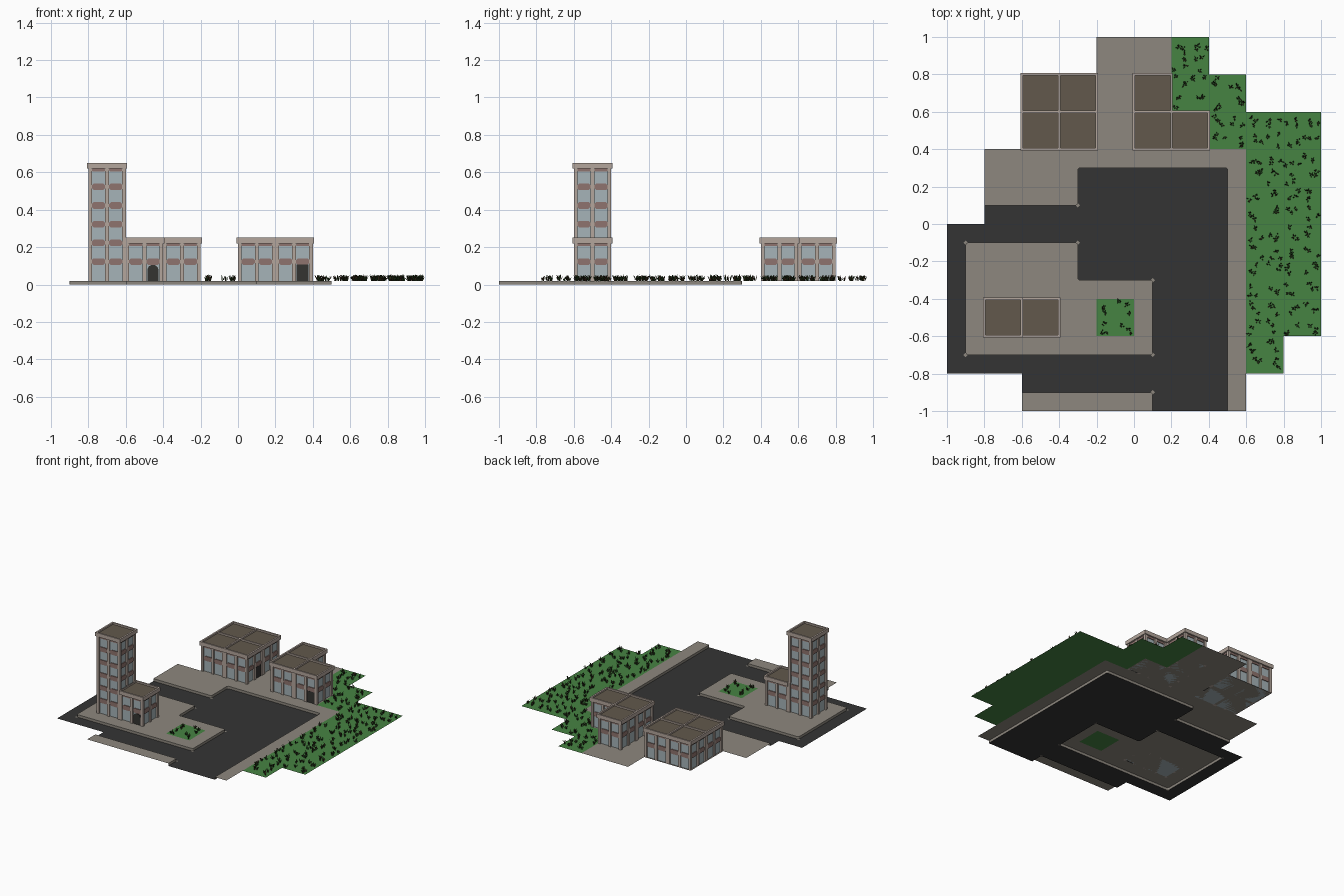
import bpy, bmesh, math, random
from mathutils import Vector

if "Cube" in bpy.data.objects:
    bpy.data.objects.remove(bpy.data.objects["Cube"])

random.seed(4)


def material(name, r, g, b):
    m = bpy.data.materials.new(name)
    lin = [((c / 255 + 0.055) / 1.055) ** 2.4 for c in (r, g, b)]
    m.diffuse_color = (*lin, 1)
    m.use_nodes = True
    m.node_tree.nodes["Principled BSDF"].inputs["Base Color"].default_value = m.diffuse_color
    return m


ASPHALT = material("asphalt", 52, 52, 52)
PAVING = material("paving", 141, 135, 126)
GRASS = material("grass", 70, 131, 66)
LEAF = material("dark leaf", 38, 68, 30)
TWIG = material("twig brown", 72, 46, 32)
STONE = material("pale stone", 180, 166, 156)
GLASS = material("window glass", 166, 180, 184)
BRICK = material("spandrel red", 143, 116, 110)
DOOR = material("door dark", 52, 51, 49)
ROOF = material("roof brown", 98, 89, 76)

KERB = 0.02


def finish(bm, name, *mats):
    me = bpy.data.meshes.new(name)
    bm.to_mesh(me)
    bm.free()
    for m in mats:
        me.materials.append(m)
    ob = bpy.data.objects.new(name, me)
    bpy.context.collection.objects.link(ob)
    return ob


def box(bm, x0, x1, y0, y1, z0, z1):
    v = [bm.verts.new((x, y, z)) for z in (z0, z1)
         for x, y in ((x0, y0), (x1, y0), (x1, y1), (x0, y1))]
    bm.faces.new(v[3::-1])
    bm.faces.new(v[4:])
    for i in range(4):
        j = (i + 1) % 4
        bm.faces.new((v[i], v[j], v[j + 4], v[i + 4]))


def plate(bm, c, n, outline, d0, d1):
    """Extrude a (u, z) outline from depth d0 to d1 on the cell side facing n."""
    t = (-n[1], n[0])

    def ring(d):
        return [bm.verts.new((c[0] + n[0] * d + t[0] * u, c[1] + n[1] * d + t[1] * u, z))
                for u, z in outline]
    a, b = ring(d0), ring(d1)
    bm.faces.new(b)
    bm.faces.new(a[::-1])
    for i in range(len(a)):
        j = (i + 1) % len(a)
        bm.faces.new((a[i], a[j], b[j], b[i]))


def rect(u0, u1, z0, z1):
    return [(u0, z0), (u1, z0), (u1, z1), (u0, z1)]


# Ground plan: later rectangles paint over earlier ones (0.1 units)
R, P, G = 0, 1, 2
PLAN = [(P, -8, 6, 0, 4), (P, -10, 6, -8, 0), (P, -6, 6, -10, -8), (P, -6, 4, 4, 8),
        (P, -2, 2, 8, 10), (G, 6, 10, -6, 6), (G, 6, 8, -8, -6), (G, 2, 4, 8, 10),
        (G, 2, 6, 6, 8), (G, 4, 6, 4, 6), (P, 2, 4, 4, 6),
        (R, -3, 5, -9, 3), (R, -8, -3, 0, 1), (R, -10, 5, -8, 0), (R, -6, 5, -9, -8),
        (R, 1, 5, -10, -9), (P, -9, -3, -7, -1), (P, -3, 1, -7, -3), (G, -2, 0, -6, -4)]
kind = {}
for k, x0, x1, y0, y1 in PLAN:
    for x in range(x0, x1):
        for y in range(y0, y1):
            kind[x, y] = k

# Road sheet, raised paving and grass, with kerb walls along the road
bm = bmesh.new()
verts = {}


def vert(x, y, up):
    if (x, y, up) not in verts:
        verts[x, y, up] = bm.verts.new((x / 10, y / 10, KERB if up else 0))
    return verts[x, y, up]


for (x, y), k in kind.items():
    up = k != R
    f = bm.faces.new([vert(x + i, y + j, up) for i, j in ((0, 0), (1, 0), (1, 1), (0, 1))])
    f.material_index = k
    if not up:
        continue
    for (dx, dy), a, b in (((0, -1), (0, 0), (1, 0)), ((1, 0), (1, 0), (1, 1)),
                           ((0, 1), (1, 1), (0, 1)), ((-1, 0), (0, 1), (0, 0))):
        if kind.get((x + dx, y + dy)) == R:
            w = bm.faces.new([vert(x + a[0], y + a[1], False), vert(x + b[0], y + b[1], False),
                              vert(x + b[0], y + b[1], True), vert(x + a[0], y + a[1], True)])
            w.material_index = P
# round the kerb corners
corners = [e for e in bm.edges if abs(e.verts[0].co.z - e.verts[1].co.z) > 0.01
           and len(e.link_faces) == 2
           and abs(e.link_faces[0].normal.dot(e.link_faces[1].normal)) < 0.5]
bm.normal_update()
corners = [e for e in corners if e.calc_face_angle(0) > 1]
bmesh.ops.bevel(bm, geom=corners, offset=0.012, segments=3, profile=0.5, affect='EDGES',
                material=-1)
finish(bm, "ground", ASPHALT, PAVING, GRASS)

# Grass tufts: clusters of thin leaning blades
bm = bmesh.new()
for (x, y), k in kind.items():
    if k != G:
        continue
    for _ in range(3):
        px, py = (x + random.uniform(0.12, 0.88)) / 10, (y + random.uniform(0.12, 0.88)) / 10
        for i in range(7):
            a = random.uniform(0, math.tau)
            out = Vector((math.cos(a), math.sin(a), 0))
            side = Vector((-out.y, out.x, 0)) * 0.0028
            base = Vector((px, py, KERB)) + out * random.uniform(0, 0.008)
            h = random.uniform(0.014, 0.034)
            mid = base + out * 0.003 + Vector((0, 0, h * 0.6))
            tip = base + out * random.uniform(0.005, 0.014) + Vector((0, 0, h))
            f = bm.faces.new([bm.verts.new(p) for p in
                              (base - side * 0.5, base + side * 0.5, mid + side, tip, mid - side)])
            f.material_index = 1 if i % 3 == 0 else 0
finish(bm, "grass_tufts", LEAF, TWIG)

SIDES = ((0, -1), (1, 0), (0, 1), (-1, 0))


def building(name, cells, doors):
    """cells: {(column, row): top height}; doors: {((column, row), side): arched}"""
    posts, glass, panels, leaves, rims, roofs = (bmesh.new() for _ in range(6))
    for (i, j), top in cells.items():
        c = (i / 10, j / 10)
        eave = top - 0.03
        box(glass, c[0] - .088, c[0] + .088, c[1] - .088, c[1] + .088, KERB, eave)
        ext = {}
        for n in SIDES:
            near = cells.get((i + 2 * n[0], j + 2 * n[1]), 0)
            ext[n] = 0.1 if near >= top else 0.107
            if near >= top:
                continue
            z0 = max(KERB, near)
            # corner posts and the middle mullion
            for u0, u1 in ((-0.1, -0.082), (-0.01, 0.01), (0.082, 0.1)):
                plate(posts, c, n, rect(u0, u1, z0, eave), 0.08, 0.099)
            # spandrel panels between floors
            for k in range(1, round(top * 10) + 1):
                a, b = 0.1 * k + 0.005, min(0.1 * k + 0.04, eave)
                if a < z0 or b - a < 0.01:
                    continue
                q = min(0.01, (b - a) / 3)
                for u in (-0.046, 0.046):
                    l, r = u - 0.036, u + 0.036
                    plate(panels, c, n, [(l, a + q), (l + q, a), (r - q, a), (r, a + q),
                                         (r, b - q), (r - q, b), (l + q, b), (l, b - q)],
                          0.086, 0.094)
            # entrance in the right-hand bay
            if ((i, j), n) in doors:
                shape = rect(0.013, 0.077, KERB, 0.108)
                if doors[(i, j), n]:
                    shape = [(0.016, KERB), (0.074, KERB)] + [
                        (0.045 + 0.029 * math.cos(t * math.pi / 8),
                         0.08 + 0.025 * math.sin(t * math.pi / 8)) for t in range(9)]
                plate(leaves, c, n, shape, 0.086, 0.095)
        # parapet rim around a sunken roof
        x0, x1 = c[0] - ext[-1, 0], c[0] + ext[1, 0]
        y0, y1 = c[1] - ext[0, -1], c[1] + ext[0, 1]
        r = 0.094
        box(rims, x0, c[0] - r, y0, y1, eave, top)
        box(rims, c[0] + r, x1, y0, y1, eave, top)
        box(rims, c[0] - r, c[0] + r, y0, c[1] - r, eave, top)
        box(rims, c[0] - r, c[0] + r, c[1] + r, y1, eave, top)
        box(roofs, c[0] - r, c[0] + r, c[1] - r, c[1] + r, eave, top - 0.012)
    for bm, part, mat in ((posts, "posts", STONE), (glass, "windows", GLASS),
                          (panels, "spandrels", BRICK), (leaves, "door", DOOR),
                          (rims, "parapet", STONE), (roofs, "roof", ROOF)):
        finish(bm, name + "_" + part, mat)


building("tower", {(-7, -5): 0.65, (-5, -5): 0.25}, {((-5, -5), (0, -1)): True})
building("square_block", {(i, j): 0.25 for i in (-5, -3) for j in (5, 7)},
         {((-3, 5), (1, 0)): False})
building("corner_block", {(1, 5): 0.25, (3, 5): 0.25, (1, 7): 0.25},
         {((3, 5), (0, -1)): False})
